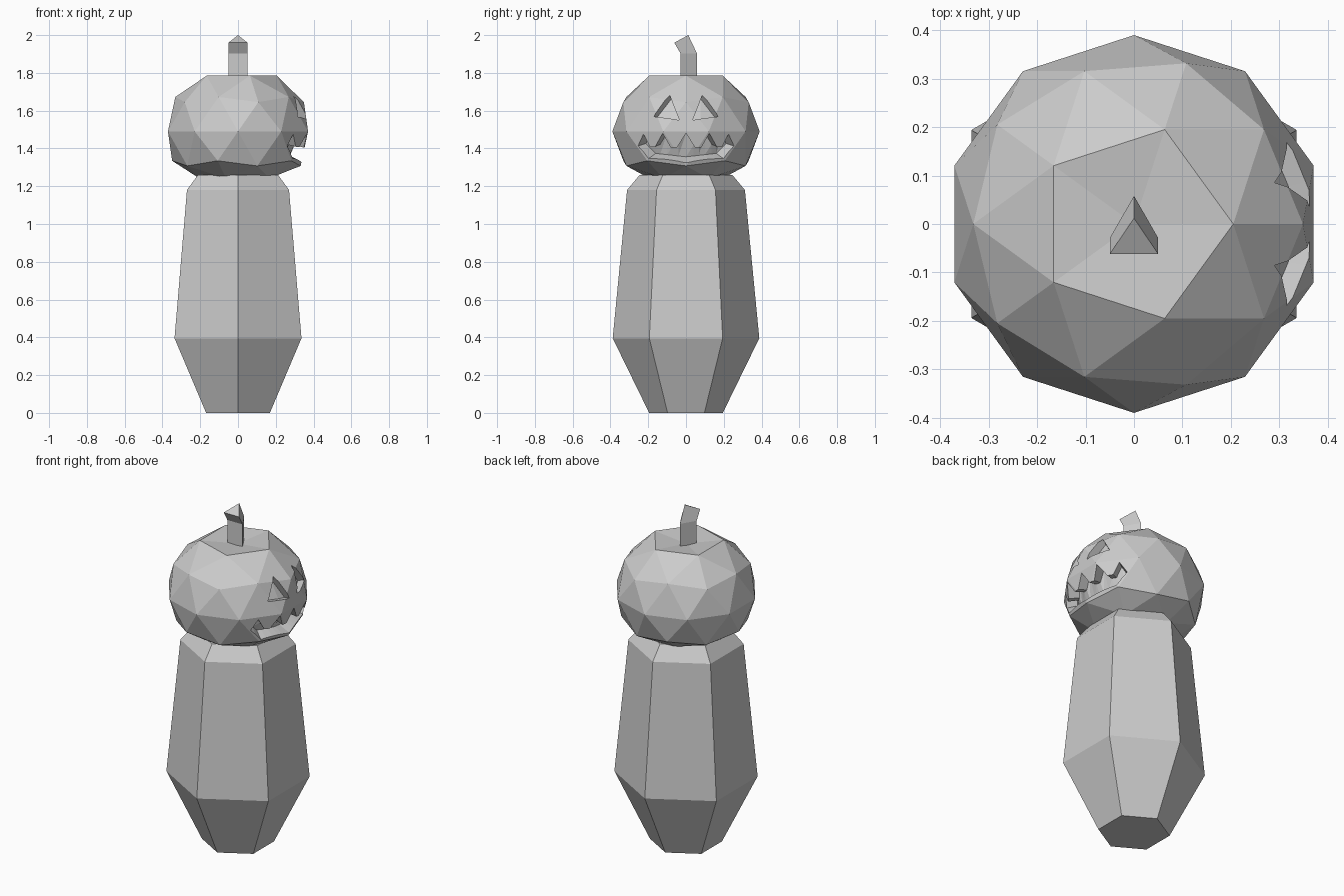
import bpy, math
from mathutils import Vector

if "Cube" in bpy.data.objects:
    bpy.data.objects.remove(bpy.data.objects["Cube"])

CENTRE = Vector((0, 0, 1.49))
RX, RZ = 0.39, 0.347


def make_object(name, verts, faces):
    mesh = bpy.data.meshes.new(name)
    mesh.from_pydata([tuple(v) for v in verts], [], faces)
    mesh.validate()
    obj = bpy.data.objects.new(name, mesh)
    bpy.context.collection.objects.link(obj)
    bpy.ops.object.select_all(action='DESELECT')
    bpy.context.view_layer.objects.active = obj
    obj.select_set(True)
    bpy.ops.object.mode_set(mode='EDIT')
    bpy.ops.mesh.select_all(action='SELECT')
    bpy.ops.mesh.normals_make_consistent(inside=False)
    bpy.ops.object.mode_set(mode='OBJECT')
    return obj


def loft(name, rings):
    n = len(rings[0])
    faces = [tuple(range(n)), tuple(range((len(rings) - 1) * n, len(rings) * n))]
    for r in range(len(rings) - 1):
        for i in range(n):
            j = (i + 1) % n
            faces.append((r * n + i, r * n + j, (r + 1) * n + j, (r + 1) * n + i))
    return make_object(name, [v for ring in rings for v in ring], faces)


def radial_cutter(name, upper, lower, depth):
    """Opening on the +x side, extruded towards the head centre.
    upper and lower share their first and last (y, z) points."""
    n = len(upper)
    loop = upper + lower[-2:0:-1]
    m = len(loop)
    verts = []
    for scale in (depth, 1.3):
        for y, z in loop:
            dz = z - CENTRE.z
            x = RX * math.sqrt(1 - (y / RX) ** 2 - (dz / RZ) ** 2)
            verts.append(CENTRE + Vector((x, y, dz)) * scale)
    low = [0] + [m - i for i in range(1, n - 1)] + [n - 1]
    faces = [(i, (i + 1) % m, (i + 1) % m + m, i + m) for i in range(m)]
    for off in (0, m):
        for i in range(n - 1):
            q = [i, i + 1, low[i + 1], low[i]]
            q = [v + off for k, v in enumerate(q) if v not in q[:k]]
            if len(q) == 4:
                faces += [(q[0], q[1], q[2]), (q[0], q[2], q[3])]
            else:
                faces.append(tuple(q))
    obj = make_object(name, verts, faces)
    obj.hide_render = True
    obj.hide_viewport = True
    return obj


# Hexagonal body
loft("body", [[Vector((r * math.sin(k * math.pi / 3), r * math.cos(k * math.pi / 3), z))
               for k in range(6)]
              for z, r in ((0, 0.195), (0.395, 0.388), (1.18, 0.312), (1.26, 0.245))])

# Bent three-sided stem
tri = [(0, 0.058), (0.05, -0.029), (-0.05, -0.029)]
loft("stem", [[(x, y, 1.75) for x, y in tri],
              [(x, y, 1.903) for x, y in tri],
              [(0, 0.012, 2.0), (0.05, -0.062, 1.96), (-0.05, -0.062, 1.96)]])

# Faceted head, squashed and dimpled at both ends
bpy.ops.mesh.primitive_ico_sphere_add(subdivisions=2, radius=1)
head = bpy.context.object
head.name = "head"
for v in head.data.vertices:
    z = v.co.z
    h = CENTRE.z + z * RZ
    if z > 0.95:
        h = 1.765
    elif z < -0.95:
        h = 1.27
    elif z < -0.8:
        h = 1.242
    v.co = Vector((v.co.x * RX, v.co.y * RX, h))

# Eye openings
cutters = []
for s in (-1, 1):
    up = [(s * 0.18, 1.573), (s * 0.09, 1.69), (s * 0.037, 1.553)]
    lo = [up[0], (s * 0.09, 1.561), up[2]]
    cutters.append(radial_cutter("eye_cutter", up, lo, 0.86))

# Toothed mouth opening
half = [(0.265, 1.41), (0.238, 1.475), (0.2, 1.405), (0.17, 1.405), (0.125, 1.48),
        (0.085, 1.4), (0.05, 1.4)]
up = half + [(0, 1.48)] + [(-y, z) for y, z in reversed(half)]


def lip(y):
    y = abs(y)
    if y > 0.2:
        return 1.345 + (y - 0.2) / 0.065 * 0.065
    return 1.322 + y / 0.2 * 0.023


lo = [up[0]] + [(y, lip(y)) for y, z in up[1:-1]] + [up[-1]]
cutters.append(radial_cutter("mouth_cutter", up, lo, 0.8))

for c in cutters:
    mod = head.modifiers.new("carve", 'BOOLEAN')
    mod.operation = 'DIFFERENCE'
    mod.solver = 'EXACT'
    mod.object = c
bpy.ops.object.select_all(action='DESELECT')
bpy.context.view_layer.objects.active = head
head.select_set(True)
for mod in list(head.modifiers):
    bpy.ops.object.modifier_apply(modifier=mod.name)
for c in cutters:
    bpy.data.objects.remove(c, do_unlink=True)
